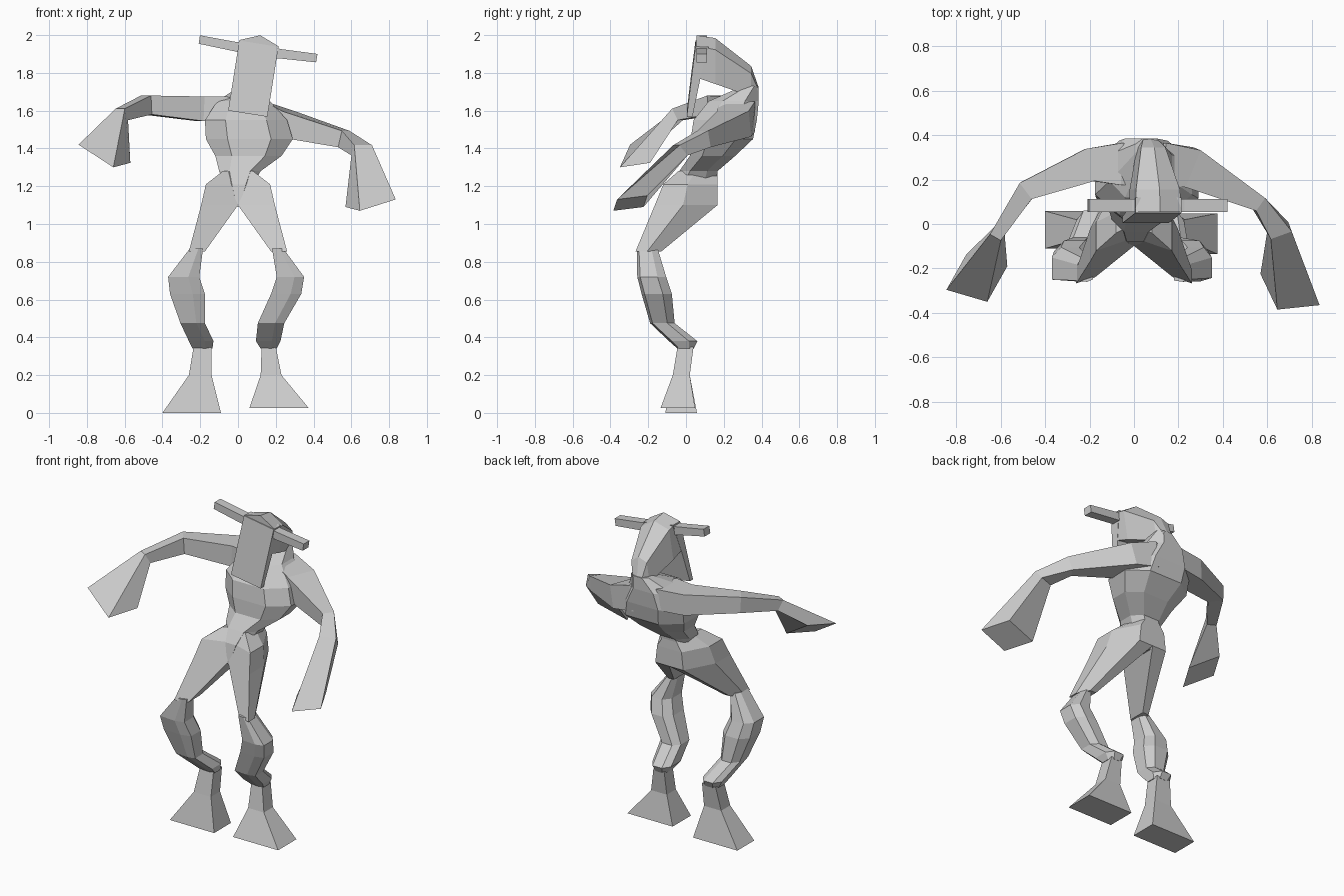
import bpy
import bmesh
from math import radians
from mathutils import Matrix, Vector

default_cube = bpy.data.objects.get("Cube")
if default_cube:
    bpy.data.objects.remove(default_cube, do_unlink=True)

# One plain clay colour for the whole figure
clay = bpy.data.materials.new("clay grey")
clay.use_nodes = True
clay.diffuse_color = (0.6, 0.6, 0.6, 1)
clay.node_tree.nodes["Principled BSDF"].inputs["Base Color"].default_value = clay.diffuse_color

# Cross-section outlines in a -1..1 square
QUAD = [(1, 1), (-1, 1), (-1, -1), (1, -1)]
OCTAGON = [(1, .45), (.5, 1), (-.5, 1), (-1, .45), (-1, -.45), (-.5, -1), (.5, -1), (1, -.45)]
ROOF = [(1, .6), (0, 1), (-1, .6), (-1, -1), (1, -1)]
THIGH = [(1, 1), (0, 1), (-1, -.1), (-1, -1), (1, -.6)]
CALF = [(1, .4), (.5, 1), (-.5, 1), (-1, .4), (-1, -.9), (.3, -1), (1, -.8)]


def skin(name, rings, transform=None):
    """Join rings of points into one closed flat-shaded mesh."""
    bm = bmesh.new()
    loops = [[bm.verts.new(p) for p in ring] for ring in rings]
    for low, high in zip(loops, loops[1:]):
        for i in range(len(low)):
            j = (i + 1) % len(low)
            bm.faces.new((low[i], low[j], high[j], high[i]))
    bm.faces.new(loops[0])
    bm.faces.new(loops[-1])
    if transform:
        bm.transform(transform)
    bmesh.ops.recalc_face_normals(bm, faces=bm.faces)
    mesh = bpy.data.meshes.new(name)
    bm.to_mesh(mesh)
    bm.free()
    mesh.materials.append(clay)
    obj = bpy.data.objects.new(name, mesh)
    bpy.context.collection.objects.link(obj)


def fit(shape, a0, a1, b0, b1):
    """Stretch an outline to the given limits."""
    return [((a0 + a1 + a * (a1 - a0)) / 2, (b0 + b1 + b * (b1 - b0)) / 2) for a, b in shape]


def stack(name, shape, sections, transform=None):
    """Loft upwards; each section is z, x limits, y limits."""
    skin(name, [[(x, y, z) for x, y in fit(shape, *limits)] for z, *limits in sections], transform)


def limb(name, joints, hand):
    """Loft along a bent arm of (centre, half width, half height), ending in a flared hand."""
    centres = [Vector(j[0]) for j in joints] + [Vector(hand[0])]
    rings = []
    for i, (_, width, height) in enumerate(joints):
        along = (centres[i + 1] - centres[max(i - 1, 0)]).normalized()
        side = along.cross(Vector((0, 0, 1))).normalized()
        up = side.cross(along)
        rings.append([centres[i] + side * width * a + up * height * b for a, b in QUAD])
    side, up = Vector(hand[1]), Vector(hand[2])
    rings.append([centres[-1] + side * a + up * b for a, b in QUAD])
    skin(name, rings)


# Waist, chest and neck
stack("torso", OCTAGON, [
    (1.09, -.012, .012, -.1, .14),
    (1.21, -.07, .08, -.08, .16),
    (1.28, -.1, .12, -.035, .167),
    (1.36, -.12, .23, .02, .26),
    (1.45, -.17, .29, .025, .355),
    (1.55, -.175, .26, .04, .375),
    (1.65, -.11, .17, .12, .385),
    (1.73, .01, .13, .3, .385),
])

# Thighs meet at the waist and spread down to the knees
thigh_sections = [
    (1.28, 0, .08, -.04, .165),
    (1.21, 0, .17, -.12, .167),
    (1.1, 0, .195, -.165, .167),
    (.855, .175, .26, -.267, -.13),
]
for name, sign in (("left_thigh", 1), ("right_thigh", -1)):
    stack(name, THIGH, [(z, sign * outer, sign * inner, y0, y1)
                        for z, inner, outer, y0, y1 in thigh_sections])

# Calves and feet: height and depth are shared, the stance differs in x
calf_levels = [
    (.87, -.26, -.15), (.72, -.258, -.105), (.63, -.235, -.075),
    (.475, -.19, -.06), (.38, -.09, .06), (.34, -.045, .04),
]
stances = {
    "right": ([(-.255, -.185), (-.37, -.205), (-.36, -.175), (-.305, -.175),
               (-.26, -.13), (-.24, -.135)],
              [(.35, -.235, -.14, -.045, .04), (.2, -.26, -.14, -.07, .02),
               (0, -.4, -.09, -.11, .058)]),
    "left": ([(.18, .24), (.205, .35), (.175, .335), (.105, .245),
              (.095, .225), (.12, .205)],
             [(.35, .125, .2, -.045, .04), (.2, .12, .23, -.07, .02),
              (.025, .06, .375, -.135, .048)]),
}
for side, (widths, foot) in stances.items():
    stack(side + "_calf", CALF,
          [(z, *xs, y0, y1) for (z, y0, y1), xs in zip(calf_levels, widths)])
    stack(side + "_foot", QUAD, foot)

# Arms reach out and forward, each ending in a flared hand
limb("right_arm", [
    ((.05, .255, 1.59), .08, .05),
    ((-.06, .27, 1.61), .095, .065),
    ((-.2, .265, 1.61), .075, .065),
    ((-.485, .15, 1.63), .045, .05),
    ((-.615, -.045, 1.58), .028, .035),
], hand=((-.707, -.243, 1.372), (-.092, .027, .06), (-.045, -.08, -.012)))
limb("left_arm", [
    ((.02, .255, 1.57), .08, .05),
    ((.13, .27, 1.57), .095, .08),
    ((.25, .255, 1.53), .09, .07),
    ((.56, .095, 1.45), .035, .045),
    ((.655, -.03, 1.39), .05, .035),
], hand=((.702, -.295, 1.11), (-.095, -.01, -.03), (.038, -.08, -.01)))

# Head is built upright, then tipped towards its left
pivot = Matrix.Translation((.105, 0, 1.92))
tip = pivot @ Matrix.Rotation(radians(9), 4, "Y") @ Matrix.Translation((0, 0, -1.92))

head_sections = [
    (.055, .105, 1.79, 2.0),
    (.155, .1, 1.755, 1.985),
    (.345, .055, 1.68, 1.835),
    (.385, .03, 1.66, 1.72),
]
skin("head", [[(x, y, z) for x, z in fit(ROOF, -w, w, z0, z1)]
              for y, w, z0, z1 in head_sections], tip)

# Long flat face hanging in front of the chest
stack("face_plate", QUAD, [
    (1.58, -.105, .105, .004, .034),
    (1.78, -.105, .105, .028, .075),
    (1.955, -.105, .105, .05, .12),
], tip)

# Straight ears on both sides
for name, sign in (("left_ear", 1), ("right_ear", -1)):
    ear_sections = [(.07, 1.89, 1.95), (.12, 1.895, 1.945), (.315, 1.905, 1.95)]
    skin(name, [[(sign * x, y, z) for y, z in fit(QUAD, .055, .112, z0, z1)]
                for x, z0, z1 in ear_sections], tip)
